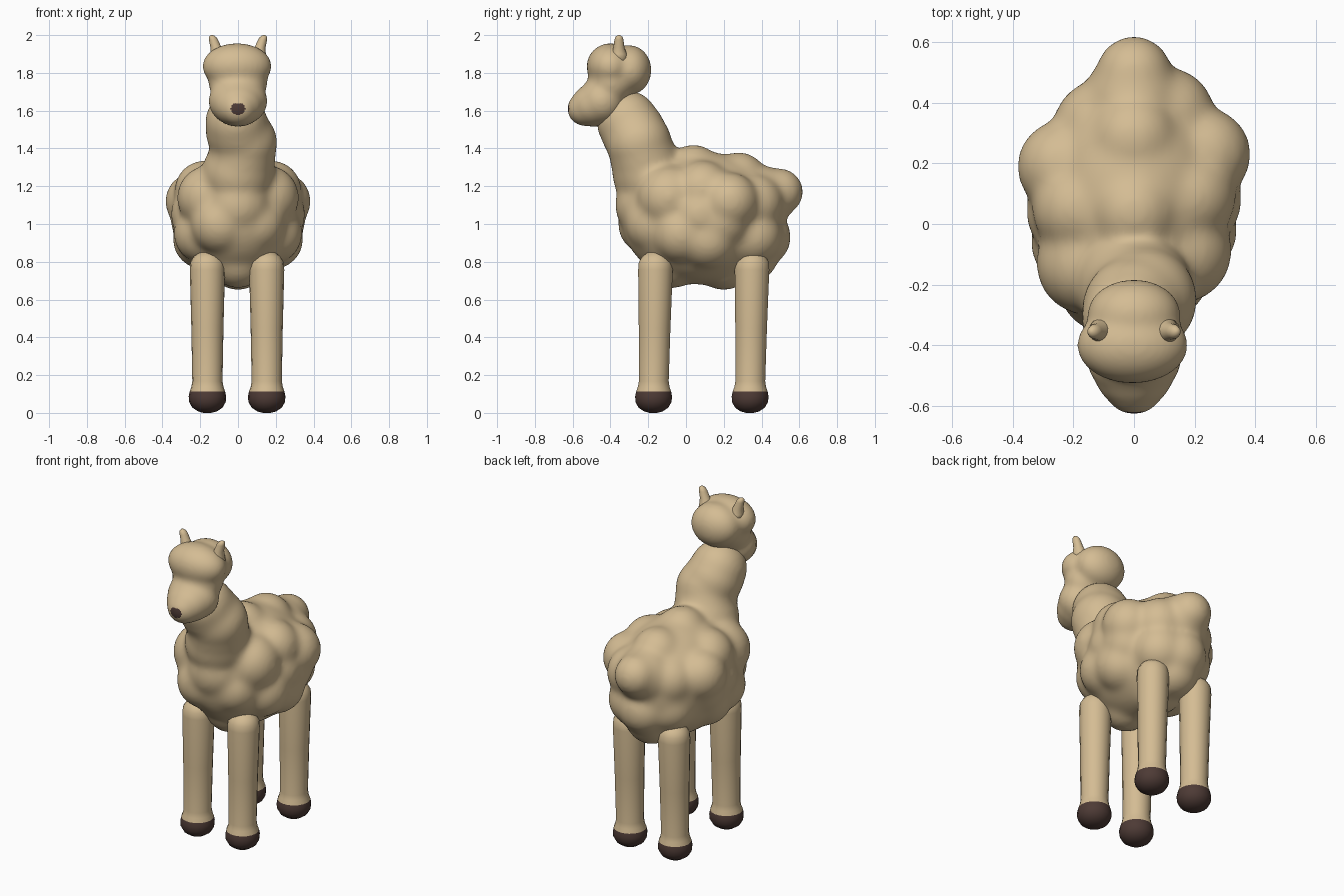
import bpy, bmesh, math
from mathutils import Matrix, Vector

if "Cube" in bpy.data.objects:
    bpy.data.objects.remove(bpy.data.objects["Cube"])


def material(name, rgb):
    m = bpy.data.materials.new(name)
    m.diffuse_color = (*rgb, 1)
    m.use_nodes = True
    m.node_tree.nodes["Principled BSDF"].inputs["Base Color"].default_value = m.diffuse_color
    return m


WOOL = material("tan wool", (0.66, 0.505, 0.295))
DARK = material("dark brown", (0.075, 0.043, 0.036))


def finish(name, bm, mats):
    me = bpy.data.meshes.new(name)
    bm.normal_update()
    bm.to_mesh(me)
    bm.free()
    for m in mats:
        me.materials.append(m)
    for p in me.polygons:
        p.use_smooth = True
    ob = bpy.data.objects.new(name, me)
    bpy.context.collection.objects.link(ob)
    return ob


def ball(bm, c, r, grow):
    r = r if isinstance(r, tuple) else (r, r, r)
    mat = Matrix.Translation(c) @ Matrix.Diagonal((*(v + grow for v in r), 1))
    bmesh.ops.create_icosphere(bm, subdivisions=4, radius=1, matrix=mat)


def woolly(name, balls, voxel, iterations, grow):
    """Fuse overlapping balls into one soft lumpy surface."""
    bm = bmesh.new()
    for c, r in balls:
        ball(bm, c, r, grow)
    ob = finish(name, bm, [WOOL])
    rm = ob.modifiers.new("fuse", 'REMESH')
    rm.mode = 'VOXEL'
    rm.voxel_size = voxel
    rm.use_smooth_shade = True
    sm = ob.modifiers.new("soften", 'SMOOTH')
    sm.factor = 0.5
    sm.iterations = iterations
    # bake the modifiers
    dg = bpy.context.evaluated_depsgraph_get()
    me = bpy.data.meshes.new_from_object(ob.evaluated_get(dg))
    ob.modifiers.clear()
    ob.data = me
    me.materials.clear()
    me.materials.append(WOOL)
    for p in me.polygons:
        p.use_smooth = True
        p.material_index = 0
    return ob


# Body: core, centre-line tufts, mirrored side tufts, and neck
body = [((0, 0.09, 1.03), (0.315, 0.425, 0.345))]
body += [((0, y, z), r) for y, z, r in (
    (0.04, 1.27, 0.145), (0.28, 1.23, 0.145), (0.495, 1.17, 0.12),
    (0.41, 1.14, 0.16), (0.4, 0.93, 0.15), (0.34, 0.84, 0.145),
    (0.2, 0.81, 0.155), (-0.07, 0.81, 0.145), (-0.2, 1.1, 0.17))]
for s in (-1, 1):
    dy = -0.02 if s < 0 else 0.02
    body += [((s * x, y + dy, z), r) for x, y, z, r in (
        (0.232, 0.21, 1.12, 0.148), (0.185, 0.1, 0.92, 0.155),
        (0.152, -0.11, 1.14, 0.165), (0.18, -0.04, 0.95, 0.155),
        (0.1, 0.33, 0.94, 0.155), (0.18, 0.07, 1.18, 0.15),
        (0.195, 0.06, 1.05, 0.155), (0.2, 0.17, 1.02, 0.15),
        (0.11, 0.34, 1.11, 0.15), (0.09, -0.18, 1.0, 0.155))]
body += [((0, -0.2, 1.27), 0.185), ((0.02, -0.225, 1.35), 0.172),
         ((0.035, -0.25, 1.43), 0.168), ((0, -0.28, 1.49), 0.166),
         ((-0.01, -0.31, 1.54), (0.158, 0.158, 0.162))]
woolly("woolly_body_and_neck", body, 0.014, 36, 0.007)

# Head: crown, back of head, bridge and muzzle
head = [((-0.005, -0.4, 1.835), (0.18, 0.122, 0.118)),
        ((0, -0.3, 1.815), (0.15, 0.113, 0.128)),
        ((0, -0.395, 1.75), (0.152, 0.12, 0.13)),
        ((0, -0.445, 1.65), (0.152, 0.125, 0.128)),
        ((0, -0.49, 1.628), (0.128, 0.115, 0.11)),
        ((0, -0.535, 1.61), (0.095, 0.09, 0.088))]
head_ob = woolly("head", head, 0.009, 50, 0.005)

# Nose: dark round spot on the tip of the muzzle
head_ob.data.materials.append(DARK)
for p in head_ob.data.polygons:
    x, y, z = p.center
    if y < -0.5 and math.hypot(x, (z - 1.61) * 1.2) < 0.038:
        p.material_index = 1


def lathe(rings, seg):
    """Surface through circles given as (centre, radius), closed at both ends."""
    bm = bmesh.new()
    loops = []
    for c, r in rings:
        loops.append([bm.verts.new(Vector(c) + Vector((
            r * math.cos(2 * math.pi * i / seg), r * math.sin(2 * math.pi * i / seg), 0)))
            for i in range(seg)])
    for a, b in zip(loops, loops[1:]):
        for i in range(seg):
            j = (i + 1) % seg
            bm.faces.new((a[i], a[j], b[j], b[i]))
    bm.faces.new(loops[0][::-1])
    bm.faces.new(loops[-1])
    return bm


# Ears: slim and leaning outward
for side, s in (("left", -1), ("right", 1)):
    prof = ((1.86, 0.06), (1.9, 0.042), (1.935, 0.029), (1.975, 0.024),
            (1.99, 0.019), (1.998, 0.01), (2.0, 0.002))
    rings = [((s * (0.092 + 0.33 * (z - 1.86)), -0.355, z), r) for z, r in prof]
    finish(side + "_ear", lathe(rings, 16), [WOOL])

# Legs with dark rounded hooves
LEG = ((0.002, 0.02), (0.01, 0.05), (0.03, 0.08), (0.06, 0.097), (0.09, 0.099),
       (0.115, 0.094), (0.14, 0.085), (0.17, 0.08), (0.45, 0.085), (0.76, 0.093),
       (0.8, 0.09), (0.83, 0.072), (0.85, 0.045), (0.86, 0.01))
for end, y0 in (("front", -0.173), ("back", 0.338)):
    for side, x0 in (("left", -0.162), ("right", 0.152)):
        bm = lathe([((x0, y0 + 0.015 * z, z - 0.002), r) for z, r in LEG], 18)
        for f in bm.faces:
            f.material_index = 1 if f.calc_center_median().z < 0.11 else 0
        finish(f"{end}_{side}_leg", bm, [WOOL, DARK])
